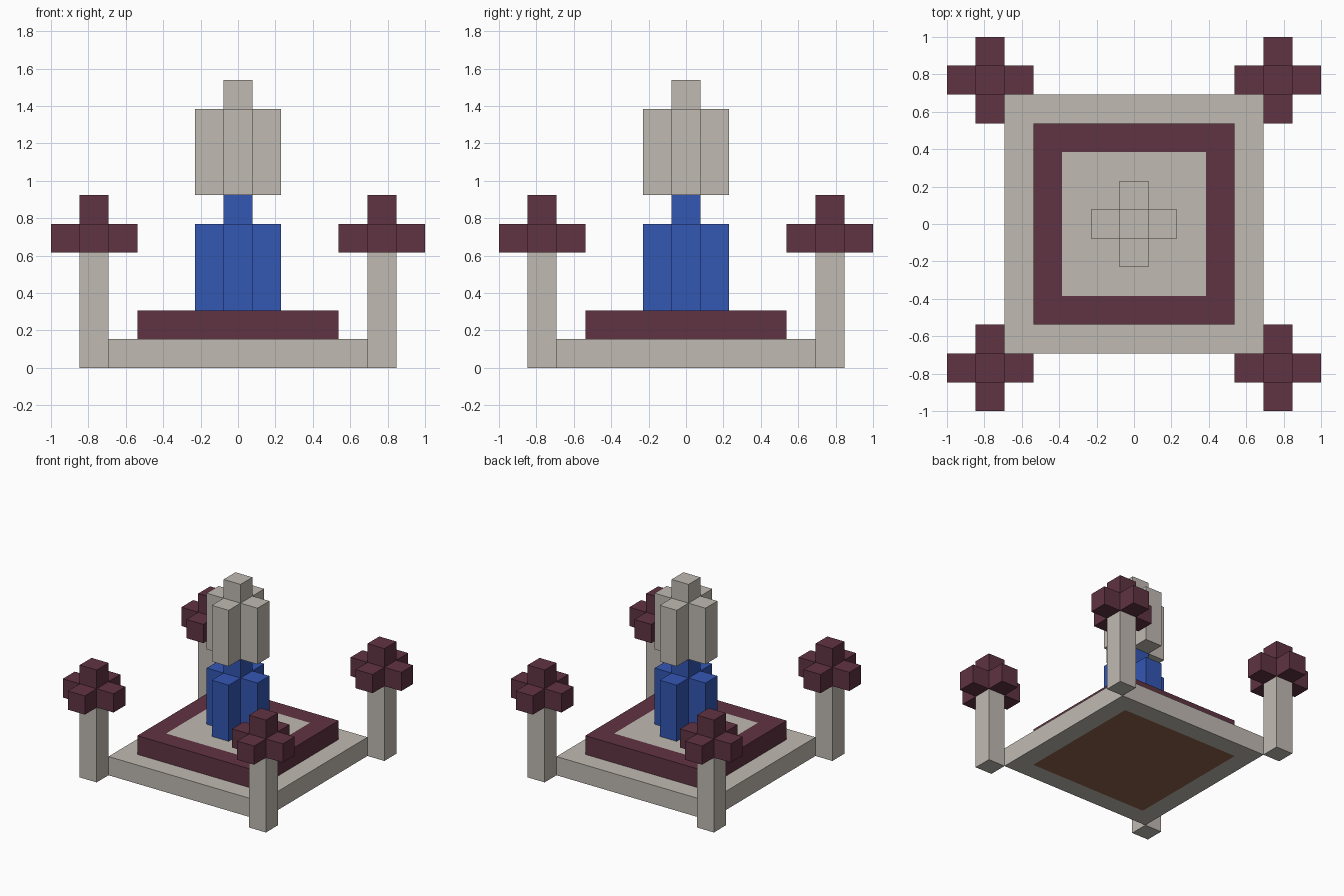
import bpy, bmesh
from mathutils import Vector

if "Cube" in bpy.data.objects:
    bpy.data.objects.remove(bpy.data.objects["Cube"], do_unlink=True)

U = 2 / 13  # one block


def material(name, rgb):
    linear = [((c / 255 + 0.055) / 1.055) ** 2.4 for c in rgb] + [1.0]
    mat = bpy.data.materials.new(name)
    mat.use_nodes = True
    mat.diffuse_color = linear
    mat.node_tree.nodes["Principled BSDF"].inputs["Base Color"].default_value = linear
    return mat


stone = material("pale stone", (192, 186, 178))
maroon = material("dark maroon", (96, 51, 67))
blue = material("blue", (52, 87, 180))
brown = material("earth brown", (142, 100, 76))


def finish(bm, name, mats):
    bmesh.ops.recalc_face_normals(bm, faces=bm.faces)
    mesh = bpy.data.meshes.new(name)
    bm.to_mesh(mesh)
    bm.free()
    for mat in mats:
        mesh.materials.append(mat)
    obj = bpy.data.objects.new(name, mesh)
    bpy.context.collection.objects.link(obj)
    return obj


def block(name, x, y, z, width, height, mats, panel=0):
    """Square block measured in blocks; panel = +1/-1 colours an inset on top/bottom."""
    bm = bmesh.new()
    bmesh.ops.create_cube(bm, size=U)
    bmesh.ops.scale(bm, vec=(width, width, height), verts=bm.verts)
    bmesh.ops.translate(bm, vec=Vector((x, y, z + height / 2)) * U, verts=bm.verts)
    if panel:
        bm.normal_update()
        face = next(f for f in bm.faces if f.normal.z * panel > 0.9)
        bmesh.ops.inset_region(bm, faces=[face], thickness=U, use_even_offset=True)
        face.material_index = 1
    return finish(bm, name, mats)


def raise_faces(bm, faces, height):
    new = bmesh.ops.extrude_face_region(bm, geom=faces)["geom"]
    verts = [g for g in new if isinstance(g, bmesh.types.BMVert)]
    bmesh.ops.translate(bm, vec=(0, 0, height * U), verts=verts)
    return [g for g in new if isinstance(g, bmesh.types.BMFace)]


def cross_tower(name, x, y, z, height, mat):
    """Plus-shaped column with one extra block standing on its centre."""
    bm = bmesh.new()
    for cx, cy in ((0, 0), (1, 0), (-1, 0), (0, 1), (0, -1)):
        bm.faces.new([bm.verts.new(Vector((x + cx + a, y + cy + b, z)) * U)
                      for a, b in ((-.5, -.5), (.5, -.5), (.5, .5), (-.5, .5))])
    bmesh.ops.remove_doubles(bm, verts=bm.verts, dist=0.001)
    top = raise_faces(bm, bm.faces[:], height)
    middle = Vector((x, y, z + height)) * U
    centre = min(top, key=lambda f: (f.calc_center_median() - middle).length)
    raise_faces(bm, [centre], 1)
    return finish(bm, name, [mat])


# Stepped platform
block("base_slab", 0, 0, 0, 9, 1, [stone, brown], panel=-1)
block("upper_step", 0, 0, 1, 7, 1, [maroon, stone], panel=1)

# Central monument
cross_tower("blue_column", 0, 0, 2, 3, blue)
cross_tower("stone_crown", 0, 0, 6, 3, stone)

# Corner posts with cross-shaped tops
for sx, side in ((1, "left"), (-1, "right")):
    for sy, end in ((-1, "front"), (1, "back")):
        block(f"{end}_{side}_post", 5 * sx, 5 * sy, 0, 1, 4, [stone])
        cross_tower(f"{end}_{side}_post_top", 5 * sx, 5 * sy, 4, 1, maroon)
